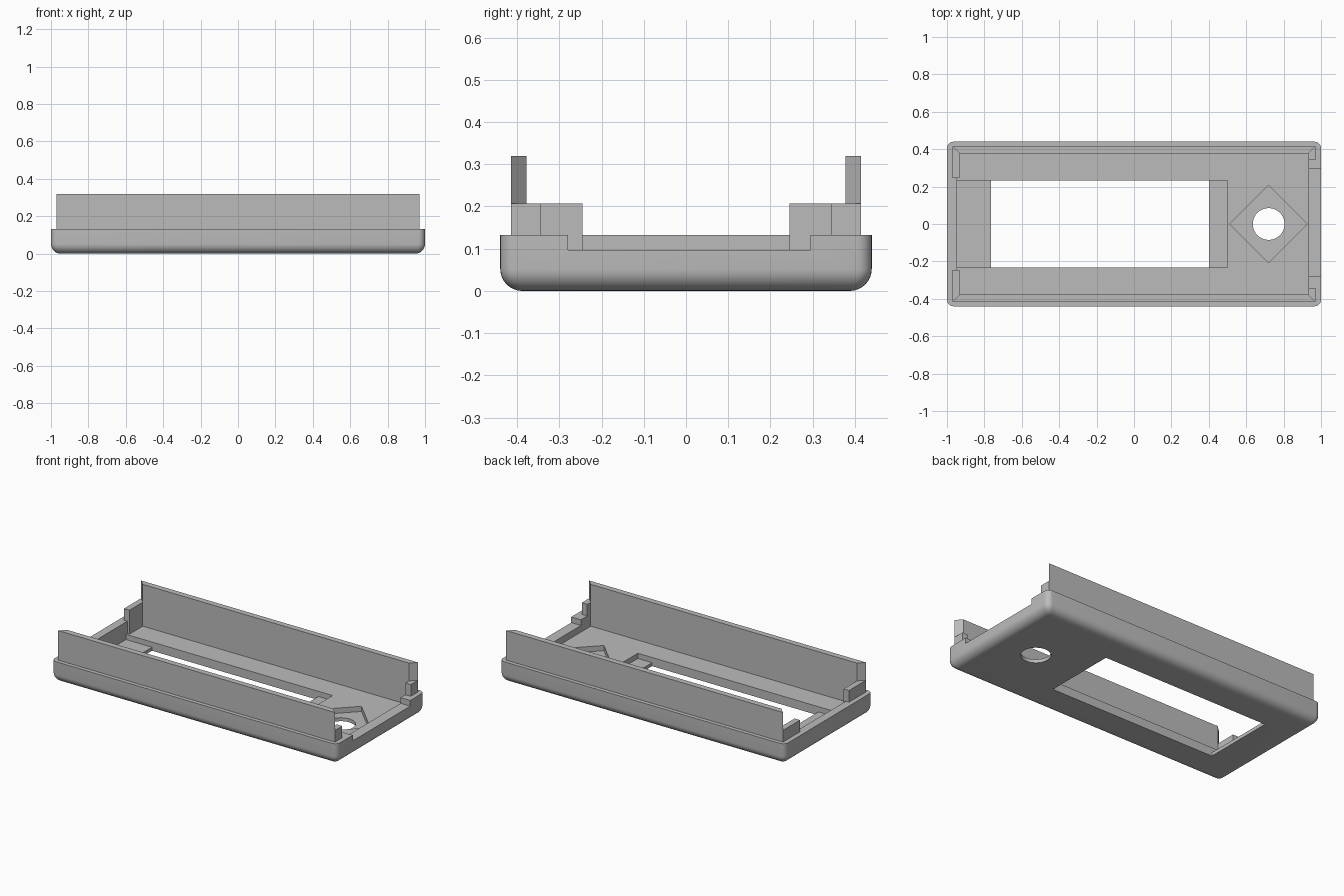
import bpy
import bmesh
import math

if "Cube" in bpy.data.objects:
    bpy.data.objects.remove(bpy.data.objects["Cube"], do_unlink=True)

grey = bpy.data.materials.new("plain_grey")
grey.use_nodes = True
grey.diffuse_color = (0.5, 0.5, 0.5, 1)
grey.node_tree.nodes["Principled BSDF"].inputs["Base Color"].default_value = (0.5, 0.5, 0.5, 1)

HX, HY, RIM = 1.0, 0.44, 0.133          # shell half sizes and rim height
FLOOR, POCKET = 0.055, 0.022            # inner floor and recess levels
LX, LY = 0.97, 0.415                    # outside of the inner lip
IX, IY = 0.932, 0.378                   # inside of the inner lip
TAB, WALL = 0.207, 0.32                 # top of corner tabs and long walls


def loft(name, rings):
    """Solid through stacked rings of equal length, capped at both ends."""
    bm = bmesh.new()
    loops = [[bm.verts.new(p) for p in ring] for ring in rings]
    n = len(loops[0])
    for low, high in zip(loops, loops[1:]):
        for i in range(n):
            j = (i + 1) % n
            bm.faces.new((low[i], low[j], high[j], high[i]))
    bm.faces.new(loops[0][::-1])
    bm.faces.new(loops[-1])
    bmesh.ops.recalc_face_normals(bm, faces=bm.faces)
    mesh = bpy.data.meshes.new(name)
    bm.to_mesh(mesh)
    bm.free()
    mesh.materials.append(grey)
    obj = bpy.data.objects.new(name, mesh)
    bpy.context.collection.objects.link(obj)
    return obj


def prism(name, outline, z0, z1):
    return loft(name, [[(x, y, z) for x, y in outline] for z in (z0, z1)])


def box(name, x0, x1, y0, y1, z0, z1):
    return prism(name, [(x0, y0), (x1, y0), (x1, y1), (x0, y1)], z0, z1)


def circle(cx, cy, radius, count):
    return [(cx + radius * math.cos(math.tau * i / count),
             cy + radius * math.sin(math.tau * i / count)) for i in range(count)]


def rounded_ring(inset, z, steps=6):
    """Rounded rectangle pulled in by inset."""
    r = max(0.035 - inset * 0.5, 0.01)
    ring = []
    for k, (sx, sy) in enumerate([(1, 1), (-1, 1), (-1, -1), (1, -1)]):
        for i in range(steps + 1):
            a = (k + i / steps) * math.pi / 2
            ring.append((sx * (HX - inset - r) + r * math.cos(a),
                         sy * (HY - inset - r) + r * math.sin(a), z))
    return ring


# Tray with rounded underside
R = 0.052
rings = []
for i in range(9):
    a = i / 8 * math.pi / 2
    rings.append(rounded_ring(R * (1 - math.sin(a)), R * (1 - math.cos(a))))
rings.append(rounded_ring(0, RIM))
tray = loft("tray", rings)

# Openings: cavity, left gap, display pocket and window, button recess and hole, end notch
BX = 0.72
cutters = [
    box("cavity_cutter", -IX, IX, -IY, IY, FLOOR, 1),
    box("left_gap_cutter", -0.947, 0, -0.245, 0.245, FLOOR, 1),
    box("pocket_cutter", -0.947, 0.5, -0.232, 0.232, POCKET, 1),
    box("window_cutter", -0.765, 0.4, -0.232, 0.232, -1, 1),
    prism("recess_cutter", circle(BX, 0, 0.207, 4), POCKET, 1),
    prism("hole_cutter", circle(BX, 0, 0.085, 40), -1, 1),
    box("notch_cutter", 0.8, 1.2, -0.28, 0.295, 0.097, 1),
]
for cutter in cutters:
    cutter.hide_render = True
    mod = tray.modifiers.new(cutter.name, "BOOLEAN")
    mod.operation, mod.object, mod.solver = "DIFFERENCE", cutter, "EXACT"

bpy.context.view_layer.objects.active = tray
tray.select_set(True)
for mod in list(tray.modifiers):
    bpy.ops.object.modifier_apply(modifier=mod.name)
for cutter in cutters:
    bpy.data.objects.remove(cutter, do_unlink=True)
bpy.ops.object.shade_smooth_by_angle(angle=math.radians(30))

# Long walls with mitred ends, and corner tabs standing on the rim
for side, s in (("front", -1), ("back", 1)):
    prism(side + "_wall", [(-LX, s * LY), (LX, s * LY), (IX, s * IY), (-IX, s * IY)], RIM, WALL)
    for end, e, reach in (("left", 1, 0.343), ("right", -1, 0.245)):
        prism(f"{side}_{end}_tab",
              [(e * LX, s * LY), (e * IX, s * IY), (e * IX, s * reach), (e * LX, s * reach)],
              RIM, TAB)
